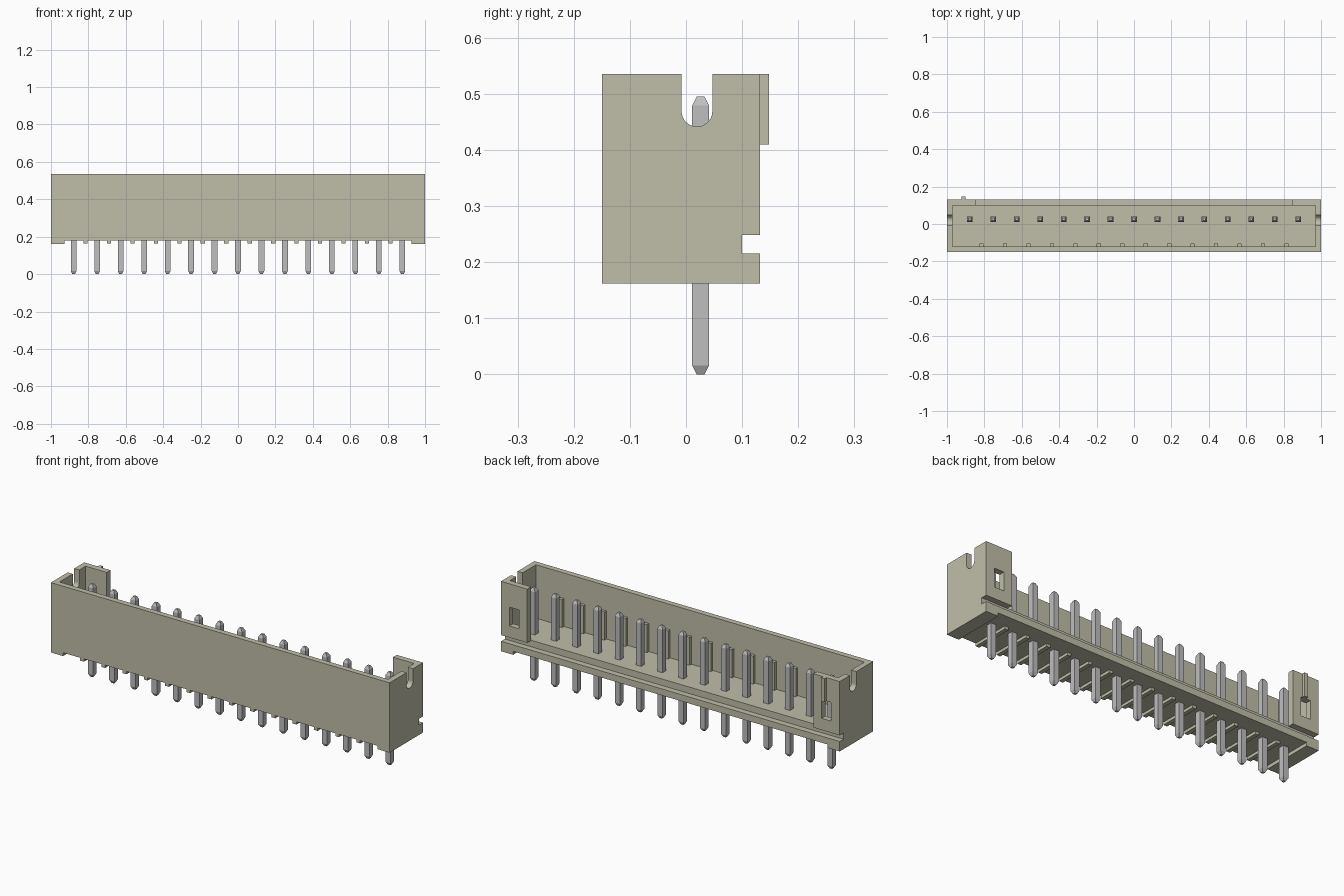
import bpy, bmesh, math

cube = bpy.data.objects.get("Cube")
if cube:
    bpy.data.objects.remove(cube, do_unlink=True)


def material(name, rgb, metallic=0.0):
    m = bpy.data.materials.new(name)
    m.use_nodes = True
    m.diffuse_color = (*rgb, 1)
    bsdf = next(n for n in m.node_tree.nodes if n.type == 'BSDF_PRINCIPLED')
    bsdf.inputs["Base Color"].default_value = (*rgb, 1)
    bsdf.inputs["Metallic"].default_value = metallic
    return m


BEIGE = material("beige plastic", (0.53, 0.52, 0.40))
GREY = material("grey metal", (0.52, 0.52, 0.52))


def finish(name, bm, mat):
    bmesh.ops.recalc_face_normals(bm, faces=bm.faces)
    mesh = bpy.data.meshes.new(name)
    bm.to_mesh(mesh)
    bm.free()
    mesh.materials.append(mat)
    ob = bpy.data.objects.new(name, mesh)
    bpy.context.collection.objects.link(ob)
    return ob


def extrude_x(name, profile, x0, x1, mat=BEIGE):
    """Extrude a (y, z) outline from x0 to x1."""
    bm = bmesh.new()
    a = [bm.verts.new((x0, y, z)) for y, z in profile]
    b = [bm.verts.new((x1, y, z)) for y, z in profile]
    bm.faces.new(a)
    bm.faces.new(b[::-1])
    for i in range(len(a)):
        j = (i + 1) % len(a)
        bm.faces.new((a[i], a[j], b[j], b[i]))
    return finish(name, bm, mat)


def box(name, x0, x1, y0, y1, z0, z1):
    return extrude_x(name, [(y0, z0), (y1, z0), (y1, z1), (y0, z1)], x0, x1)


def window_plate(name, outer, inner, y0, y1):
    """Plate across y with a rectangular through hole; rects are x0, x1, z0, z1."""
    bm = bmesh.new()

    def ring(r, y):
        x0, x1, z0, z1 = r
        return [bm.verts.new((x, y, z)) for x, z in ((x0, z0), (x1, z0), (x1, z1), (x0, z1))]
    loops = [ring(outer, y0), ring(outer, y1), ring(inner, y1), ring(inner, y0)]
    for k in range(4):
        p, q = loops[k], loops[(k + 1) % 4]
        for i in range(4):
            j = (i + 1) % 4
            bm.faces.new((p[i], p[j], q[j], q[i]))
    return finish(name, bm, BEIGE)


FRONT, BACK, TOP = -0.15, 0.132, 0.535
FLOOR, UNDER, FOOT = 0.25, 0.18, 0.162
PITCH, PINS = 0.1255, 15

# Floor, front wall and back lip in one section
extrude_x("floor_and_front_wall",
          [(FRONT, UNDER), (BACK, UNDER), (BACK, 0.215), (0.10, 0.215),
           (0.10, FLOOR), (-0.12, FLOOR), (-0.12, TOP), (FRONT, TOP)], -0.97, 0.97)

# End wall outline with the round-bottomed slot and the back groove
slot = [(0.0195 + 0.0275 * math.cos(a), 0.469 + 0.0275 * math.sin(a))
        for a in (-math.pi * i / 12 for i in range(13))]
end_profile = [(FRONT, FOOT), (BACK, FOOT), (BACK, 0.215), (0.10, 0.215), (0.10, TOP),
               (0.047, TOP), *slot, (-0.008, TOP), (FRONT, TOP)]

for side, s in (("left", 1), ("right", -1)):
    def span(a, b):
        return sorted((s * a, s * b))
    extrude_x(side + "_end_wall", end_profile, *span(0.97, 1.0))
    box(side + "_foot", *span(0.928, 0.97), FRONT, BACK, FOOT, UNDER)
    window_plate(side + "_back_post", (*span(0.845, 1.0), 0.248, TOP),
                 (*span(0.893, 0.95), 0.31, 0.41), 0.10, BACK)

# Keying rib on one back post
box("key_rib", -0.922, -0.902, BACK, 0.148, 0.41, TOP)

# Ribs inside the front wall and under the floor, between the pins
for i in range(PINS - 1):
    x = (i - (PINS - 2) / 2) * PITCH
    box("inner_rib", x - 0.011, x + 0.011, -0.12, -0.104, FLOOR, 0.40)
    box("underside_rib", x - 0.011, x + 0.011, FRONT, 0.06, 0.165, UNDER)


# Square pins with tapered ends
def pin(x, y):
    bm = bmesh.new()
    rings = []
    for z, r in ((0, 0.007), (0.016, 0.015), (0.479, 0.015), (0.495, 0.007)):
        rings.append([bm.verts.new((x + r * u, y + r * v, z))
                      for u, v in ((-1, -1), (1, -1), (1, 1), (-1, 1))])
    for p, q in zip(rings, rings[1:]):
        for i in range(4):
            j = (i + 1) % 4
            bm.faces.new((p[i], p[j], q[j], q[i]))
    bm.faces.new(rings[0])
    bm.faces.new(rings[-1])
    finish("pin", bm, GREY)


for i in range(PINS):
    pin((i - (PINS - 1) / 2) * PITCH, 0.026)
